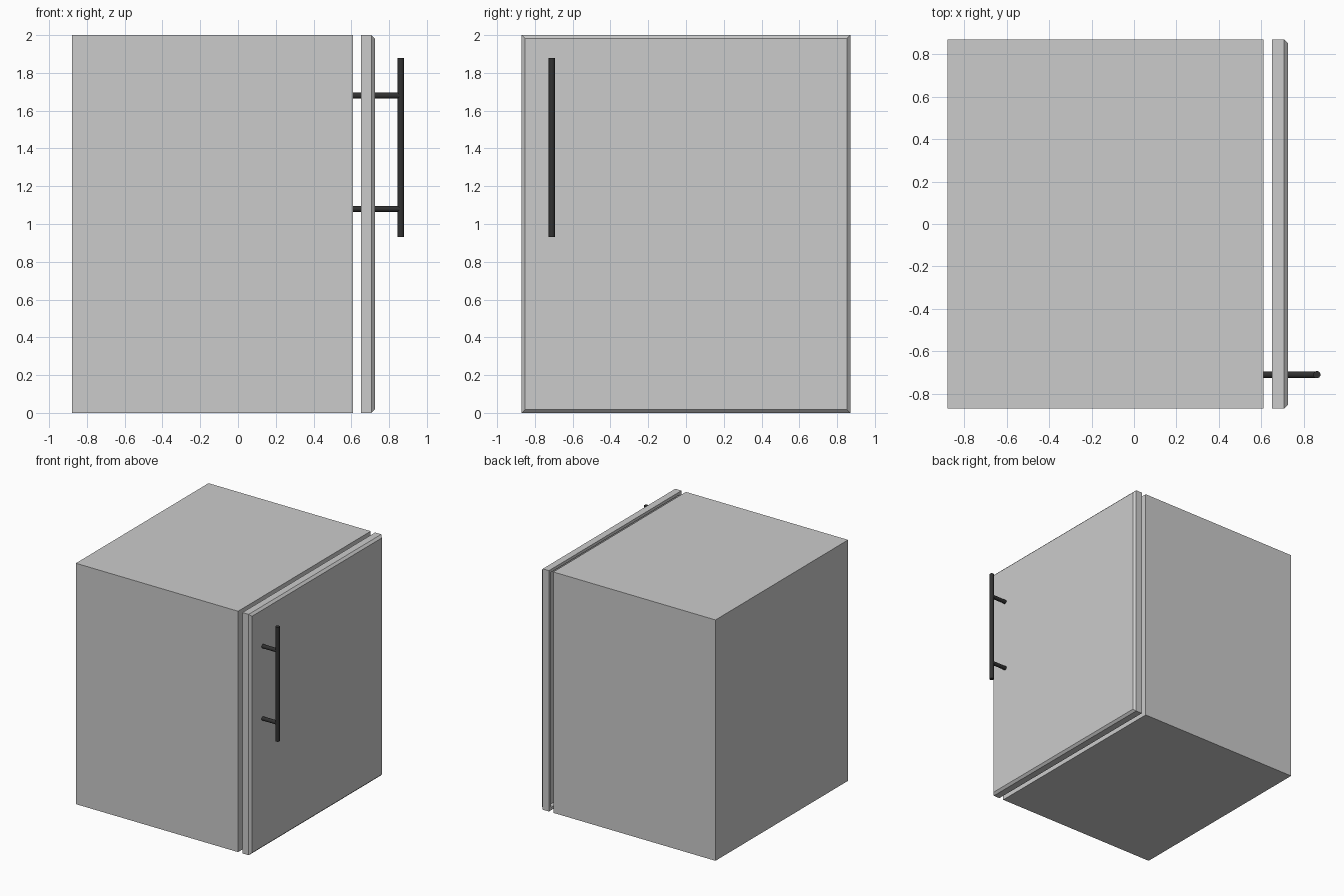
import bpy, bmesh
from math import pi

if "Cube" in bpy.data.objects:
    bpy.data.objects.remove(bpy.data.objects["Cube"])


def box(name, x0, x1, y0, y1, z0, z1):
    bpy.ops.mesh.primitive_cube_add(size=1, location=((x0 + x1) / 2, (y0 + y1) / 2, (z0 + z1) / 2))
    ob = bpy.context.object
    ob.name = name
    ob.scale = (x1 - x0, y1 - y0, z1 - z0)
    bpy.ops.object.transform_apply(location=False, rotation=False, scale=True)
    return ob


def rod(name, radius, length, loc, rot, mat):
    bpy.ops.mesh.primitive_cylinder_add(vertices=16, radius=radius, depth=length, location=loc, rotation=rot)
    ob = bpy.context.object
    ob.name = name
    bpy.ops.object.shade_smooth_by_angle()
    ob.data.materials.append(mat)


# cabinet body
box("cabinet_body", -0.88, 0.61, -0.87, 0.87, 0, 2)

# door: chamfered front edges, shallow recess in the back
door = box("door", 0.65, 0.725, -0.87, 0.87, 0, 2)
bm = bmesh.new()
bm.from_mesh(door.data)
bm.normal_update()
front = next(f for f in bm.faces if f.normal.x > 0.9)
bmesh.ops.bevel(bm, geom=list(front.edges), offset=0.018, offset_type='OFFSET',
                segments=1, affect='EDGES')
bm.normal_update()
back = next(f for f in bm.faces if f.normal.x < -0.9)
bmesh.ops.inset_region(bm, faces=[back], thickness=0.035)
bmesh.ops.inset_region(bm, faces=[back], thickness=0.0, depth=-0.035)
bm.to_mesh(door.data)
bm.free()

# handle: vertical bar on two posts
black = bpy.data.materials.new("handle_black")
black.diffuse_color = (0.03, 0.03, 0.03, 1)
black.use_nodes = True
black.node_tree.nodes["Principled BSDF"].inputs["Base Color"].default_value = black.diffuse_color
rod("handle_bar", 0.017, 0.95, (0.862, -0.71, 1.405), (0, 0, 0), black)
for label, z in (("lower", 1.08), ("upper", 1.68)):
    rod("handle_post_" + label, 0.016, 0.255, (0.7355, -0.71, z), (0, pi / 2, 0), black)
